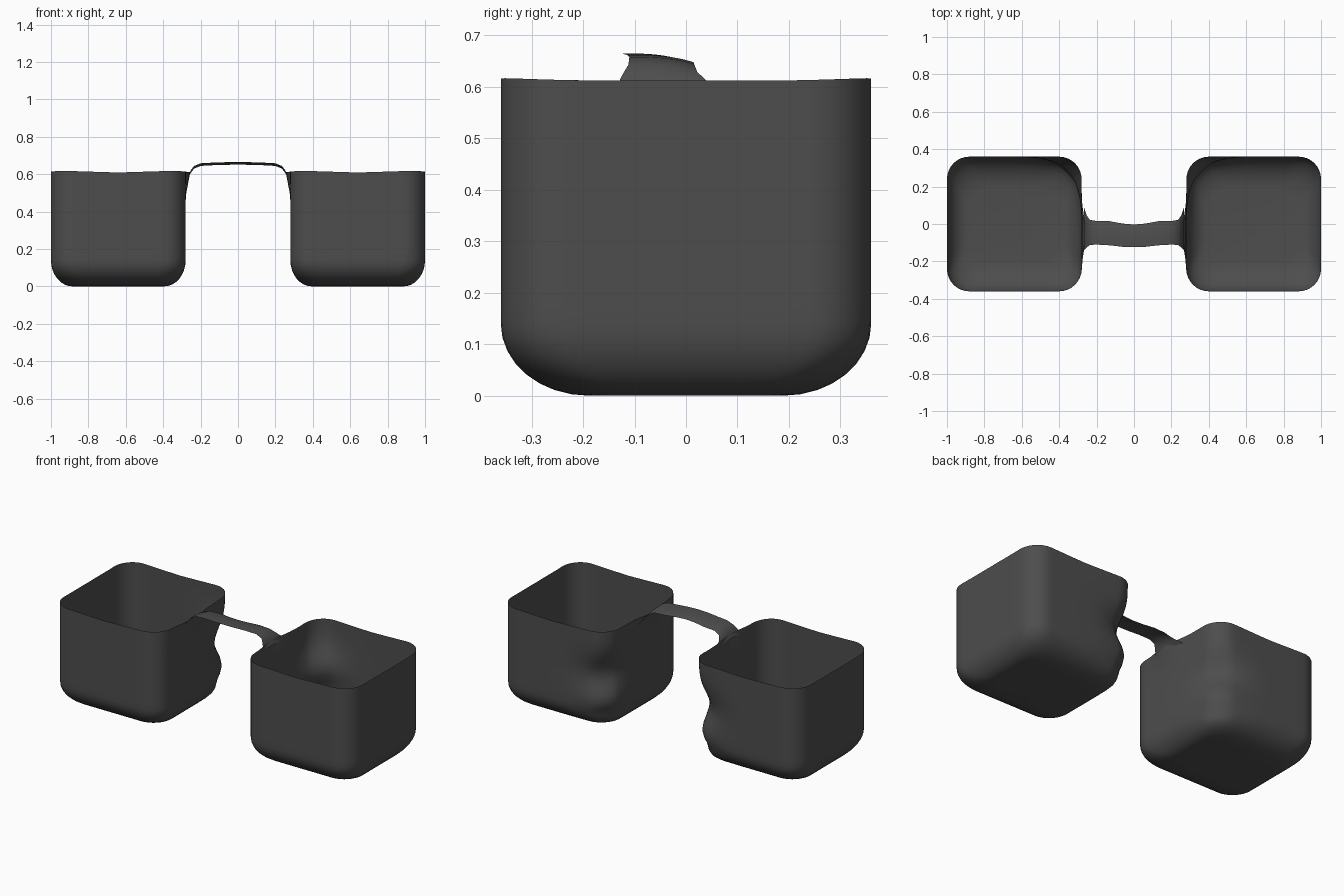
import bpy, bmesh, math

if "Cube" in bpy.data.objects:
    bpy.data.objects.remove(bpy.data.objects["Cube"])

mat = bpy.data.materials.new("charcoal leather")
mat.diffuse_color = (0.075, 0.075, 0.075, 1)
mat.use_nodes = True
mat.node_tree.nodes["Principled BSDF"].inputs["Base Color"].default_value = mat.diffuse_color

CX, HX, HY, TOP = 0.64, 0.36, 0.36, 0.61


def gauss(d, s):
    return math.exp(-(d / s) ** 2)


def outline(ix, iy, r, per_corner=8, per_side=10):
    """Rounded rectangle, counter-clockwise, with subdivided straight sides."""
    hx, hy = HX - ix, HY - iy
    arcs = []
    for c, (sx, sy) in enumerate([(1, 1), (-1, 1), (-1, -1), (1, -1)]):
        arcs.append([(sx * (hx - r) + r * math.cos(math.pi / 2 * (c + k / per_corner)),
                      sy * (hy - r) + r * math.sin(math.pi / 2 * (c + k / per_corner)))
                     for k in range(per_corner + 1)])
    pts = []
    for c in range(4):
        pts += arcs[c]
        (ax, ay), (bx, by) = arcs[c][-1], arcs[(c + 1) % 4][0]
        for k in range(1, per_side):
            t = k / per_side
            pts.append((ax + (bx - ax) * t, ay + (by - ay) * t))
    return pts


def soften(x, y, z):
    """Soft sag of the bag: dented inner back corner, strap pull, wavy rim."""
    corner = gauss(math.hypot(x + HX, y - HY), 0.17)
    dent = corner * (0.05 * gauss(z - 0.33, 0.12) + 0.03 * gauss(z - 0.1, 0.06))
    x += dent
    y -= dent
    if x < -0.3:
        x -= 0.025 * gauss(y + 0.05, 0.11) * max(0, (z - 0.48) / (TOP - 0.48))
    if z > 0.5:
        rise = abs(x * y) / (HX * HY)
        z += (0.008 * rise - 0.003 * math.cos(14 * y) * math.cos(11 * x)) * (z - 0.5) / 0.11
    return CX + x, y, z


def finish(name, bm, mirror):
    bmesh.ops.recalc_face_normals(bm, faces=bm.faces)
    me = bpy.data.meshes.new(name)
    bm.to_mesh(me)
    bm.free()
    me.materials.append(mat)
    me.shade_smooth()
    ob = bpy.data.objects.new(name, me)
    bpy.context.collection.objects.link(ob)
    if mirror:
        ob.modifiers.new("mirror", 'MIRROR')
    return ob


# Open pouches: stacked outlines, floor to rim
bm = bmesh.new()
rings = []
levels = [(0.115 * (1 - math.sin(a)), 0.17 * (1 - math.sin(a)), 0.14 * (1 - math.cos(a)))
          for a in (math.pi / 2 * k / 8 for k in range(9))]
levels += [(0, 0, 0.14 + (TOP - 0.14) * k / 12) for k in range(1, 13)]
for ix, iy, z in levels:
    rings.append([bm.verts.new(soften(x, y, z)) for x, y in outline(ix, iy, 0.12)])
n = len(rings[0])
for lo, hi in zip(rings, rings[1:]):
    for i in range(n):
        bm.faces.new((lo[i], lo[(i + 1) % n], hi[(i + 1) % n], hi[i]))
bm.faces.new(rings[0][::-1])
finish("pouches", bm, True)

# Strap bridging the inner rims: x, height, front y, back y (right half)
half = [(0.268, 0.585, -0.14, 0.09), (0.252, 0.618, -0.125, 0.045),
        (0.236, 0.640, -0.112, 0.022), (0.20, 0.655, -0.11, 0.016),
        (0.13, 0.659, -0.114, 0.015), (0.06, 0.661, -0.122, 0.002),
        (0.0, 0.662, -0.124, -0.003)]
path = half + [(-x, z, f, b) for x, z, f, b in half[-2::-1]]
bm = bmesh.new()
rows = []
for x, z, f, b in path:
    row = []
    for k in range(7):
        t = k / 6
        row.append(bm.verts.new((x, f + (b - f) * t, z + 0.003 - 0.014 * t ** 3)))
    rows.append(row)
for a, b in zip(rows, rows[1:]):
    for k in range(6):
        bm.faces.new((a[k], a[k + 1], b[k + 1], b[k]))
finish("bridge_strap", bm, False)
